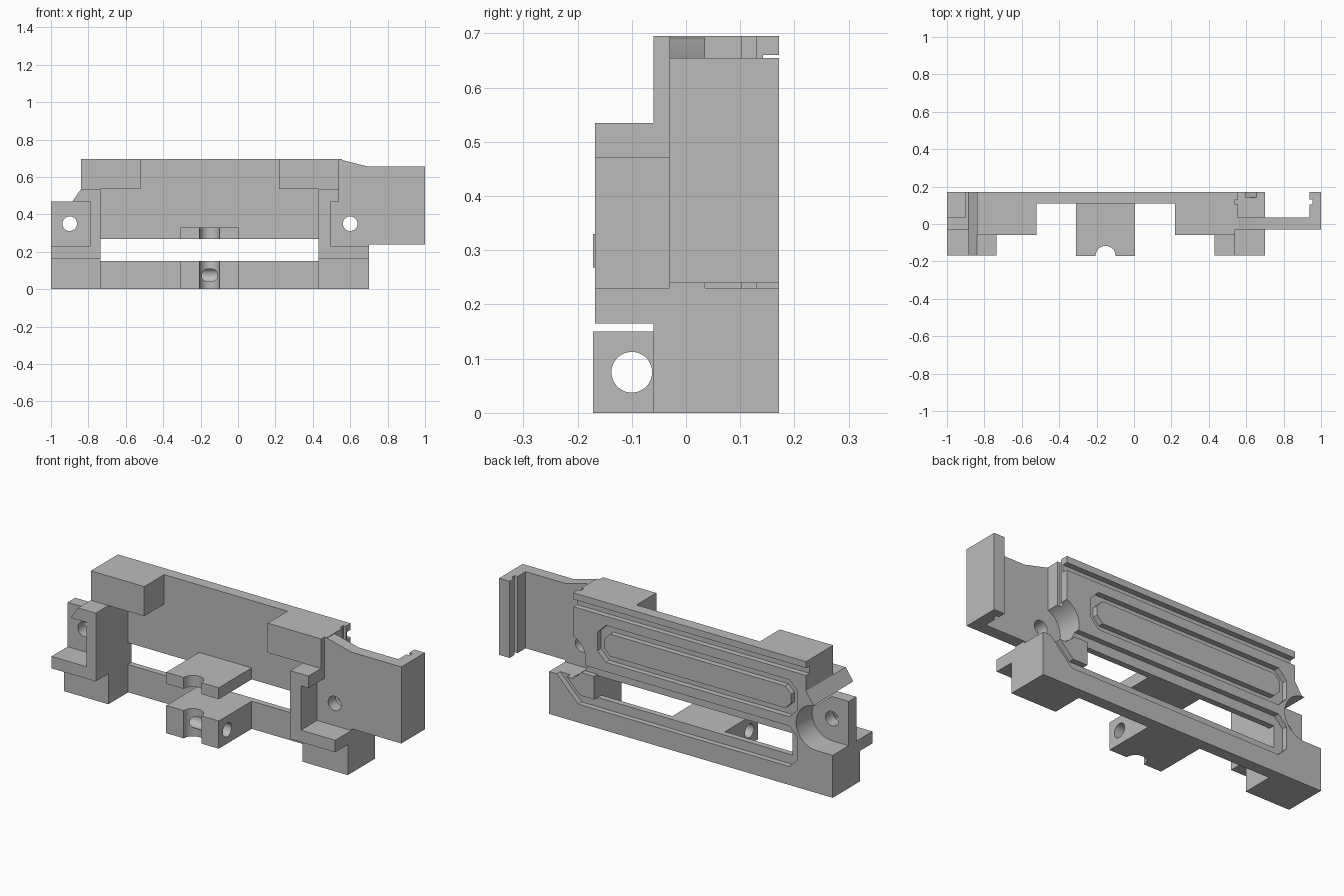
import bpy
import math

if "Cube" in bpy.data.objects:
    bpy.data.objects.remove(bpy.data.objects["Cube"], do_unlink=True)

grey = bpy.data.materials.new("plain_grey")
grey.use_nodes = True
grey.diffuse_color = (0.5, 0.5, 0.5, 1)
grey.node_tree.nodes["Principled BSDF"].inputs["Base Color"].default_value = (0.5, 0.5, 0.5, 1)


def prism(name, profile, y0, y1):
    """Extrude an (x, z) outline from y0 to y1."""
    n = len(profile)
    verts = [(x, y, z) for y in (y0, y1) for x, z in profile]
    faces = [list(range(n)), list(range(2 * n - 1, n - 1, -1))]
    faces += [(i, i + n, (i + 1) % n + n, (i + 1) % n) for i in range(n)]
    mesh = bpy.data.meshes.new(name)
    mesh.from_pydata(verts, [], faces)
    mesh.materials.append(grey)
    obj = bpy.data.objects.new(name, mesh)
    bpy.context.collection.objects.link(obj)
    bpy.context.view_layer.objects.active = obj
    bpy.ops.object.mode_set(mode='EDIT')
    bpy.ops.mesh.select_all(action='SELECT')
    bpy.ops.mesh.normals_make_consistent(inside=False)
    bpy.ops.object.mode_set(mode='OBJECT')
    return obj


def box(name, x0, x1, y0, y1, z0, z1):
    return prism(name, [(x0, z0), (x1, z0), (x1, z1), (x0, z1)], y0, y1)


def arc(x, z, r, a0, a1, n):
    return [(x + r * math.cos(math.radians(a0 + (a1 - a0) * i / n)),
             z + r * math.sin(math.radians(a0 + (a1 - a0) * i / n))) for i in range(n + 1)]


def cylinder(name, r, location, axis, length=1):
    obj = prism(name, arc(0, 0, r, 0, 352.5, 47), -length / 2, length / 2)
    obj.location = location
    if axis == 'X':
        obj.rotation_euler = (0, 0, math.pi / 2)
    elif axis == 'Z':
        obj.rotation_euler = (math.pi / 2, 0, 0)
    return obj


def octagon(x0, x1, z0, z1, c):
    """Rectangle outline with chamfered corners."""
    return [(x0 + c, z0), (x1 - c, z0), (x1, z0 + c), (x1, z1 - c),
            (x1 - c, z1), (x0 + c, z1), (x0, z1 - c), (x0, z0 + c)]


def combine(target, other, operation):
    mod = target.modifiers.new(operation.lower(), 'BOOLEAN')
    mod.operation = operation
    mod.solver = 'EXACT'
    mod.object = other
    bpy.context.view_layer.update()
    bpy.context.view_layer.objects.active = target
    bpy.ops.object.modifier_apply(modifier=mod.name)
    bpy.data.objects.remove(other, do_unlink=True)


BACK = 0.172
frame = box("mounting_frame", -0.84, 0.555, 0.11, BACK, 0, 0.695)

# Solid parts of the frame
solids = [
    box("top_block_right", -0.84, -0.52, -0.06, BACK, 0.535, 0.695),
    box("top_block_left", 0.22, 0.54, -0.06, BACK, 0.535, 0.695),
    box("end_body_left", 0.43, 0.555, -0.03, BACK, 0, 0.695),
    box("end_body_right", -0.9, -0.735, -0.03, BACK, 0.1, 0.47),
    box("foot_left", 0.43, 0.70, -0.06, BACK, 0, 0.23),
    box("foot_right", -1, -0.735, -0.06, BACK, 0, 0.23),
    box("ledge_left", 0.43, 0.70, -0.168, 0, 0.165, 0.23),
    box("ledge_right", -1, -0.735, -0.168, 0, 0.165, 0.23),
    box("wall_left", 0.43, 0.495, -0.168, 0, 0.165, 0.535),
    box("wall_right", -0.79, -0.735, -0.168, 0, 0.165, 0.535),
    box("hook_left", 0.43, 0.54, -0.168, 0, 0.47, 0.535),
    prism("hook_right", [(-0.885, 0.47), (-0.84, 0.535), (-0.735, 0.535),
                         (-0.735, 0.47)], -0.168, BACK),
    box("ear_right", -1, -0.735, -0.03, 0.035, 0.1, 0.47),
    prism("arm", [(0.5, 0.2), (0.70, 0.2), (0.70, 0.24), (1, 0.24), (1, 0.655),
                  (0.70, 0.655), (0.54, 0.695), (0.5, 0.695)], -0.03, 0.035),
    box("arm_lip", 0.937, 1, -0.03, BACK, 0.24, 0.655),
    box("lower_clamp", -0.31, 0.005, -0.172, 0.12, 0, 0.15),
    box("upper_clamp", -0.31, 0.005, -0.172, 0.12, 0.268, 0.33),
]
for part in solids:
    combine(frame, part, 'UNION')

# Recessed track on the back: raised island ring
ring = prism("ring_cut", octagon(-0.79, 0.41, 0.37, 0.57, 0.05), 0.142, 0.3)
combine(ring, prism("island", octagon(-0.75, 0.37, 0.41, 0.53, 0.035), 0.1, 0.4), 'DIFFERENCE')

# Openings, recesses and holes
cuts = [
    ring,
    box("top_groove_cut", -1.1, 0.6, 0.142, 0.3, 0.62, 0.66),
    prism("lower_track_cut", [(-0.74, 0.10), (0.525, 0.10), (0.665, 0.24), (0.605, 0.24),
                              (0.515, 0.15), (0.43, 0.15), (0.43, 0.275), (0.52, 0.275),
                              (0.52, 0.32), (-0.74, 0.32), (-0.79, 0.27), (-0.79, 0.15)],
          0.142, 0.3),
    box("window_cut", -0.737, 0.43, 0.1, 0.3, 0.15, 0.268),
    prism("ear_recess_cut", arc(-0.9, 0.35, 0.12, -90, 90, 20) + [(-1.1, 0.47), (-1.1, 0.23)],
          0.035, 0.3),
    prism("arm_recess_cut", arc(0.6, 0.35, 0.1195, 0, 352.5, 47), 0.035, 0.3),
    box("body_slot_cut", 0.54, 0.6, 0.103, 0.13, 0.23, 0.8),
    box("lip_slot_cut", 0.9, 0.955, 0.103, 0.13, 0.1, 0.8),
    cylinder("ear_hole_cut", 0.039, (-0.9, 0, 0.35), 'Y'),
    cylinder("arm_hole_cut", 0.039, (0.6, 0, 0.35), 'Y'),
    cylinder("clamp_notch_cut", 0.053, (-0.152, -0.17, 0.2), 'Z'),
    cylinder("clamp_hole_cut", 0.0375, (-0.15, -0.1, 0.075), 'X', 0.5),
]
for cutter in cuts:
    combine(frame, cutter, 'DIFFERENCE')

# Smooth the bores, keep the edges crisp
bpy.ops.object.select_all(action='DESELECT')
frame.select_set(True)
bpy.context.view_layer.objects.active = frame
bpy.ops.object.shade_smooth_by_angle(angle=math.radians(25))
